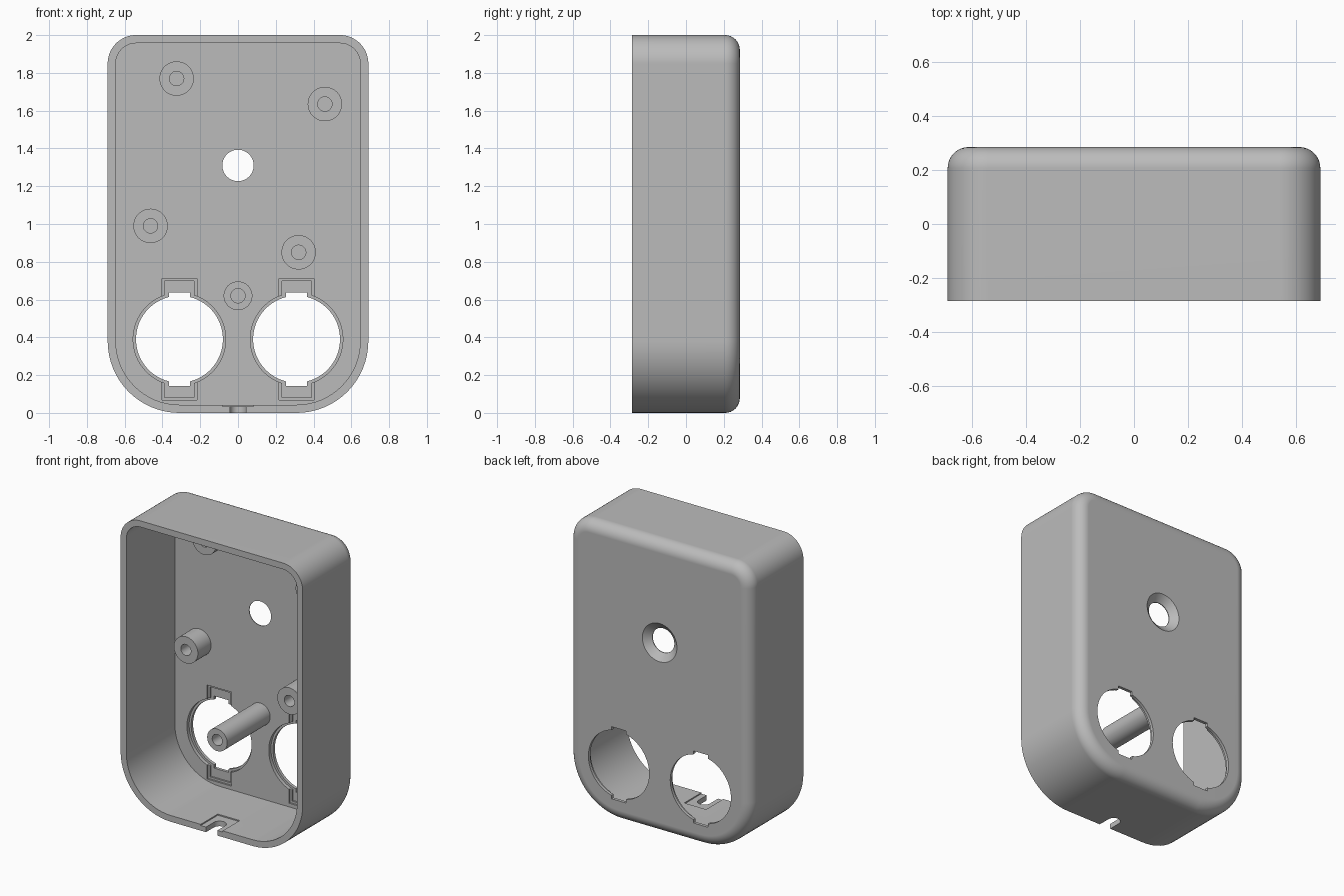
import bpy, bmesh, math
from mathutils import Matrix, Vector

if "Cube" in bpy.data.objects:
    bpy.data.objects.remove(bpy.data.objects["Cube"])

HALF_W, HEIGHT, DEPTH = 0.69, 2.0, 0.285   # DEPTH is half the case depth
WALL, FLOOR = 0.043, 0.24                  # FLOOR is the inner face of the back panel

grey = bpy.data.materials.new("plain grey")
grey.use_nodes = True
COLOUR = (0.5, 0.5, 0.5, 1)
grey.diffuse_color = COLOUR
grey.node_tree.nodes["Principled BSDF"].inputs["Base Color"].default_value = COLOUR


def make(name, bm):
    bmesh.ops.recalc_face_normals(bm, faces=bm.faces)
    mesh = bpy.data.meshes.new(name)
    bm.to_mesh(mesh)
    bm.free()
    obj = bpy.data.objects.new(name, mesh)
    bpy.context.collection.objects.link(obj)
    mesh.materials.append(grey)
    return obj


def case_block(name, inset, y0, y1, fillet=0):
    """Upright block with small top corners and large bottom corners."""
    bm = bmesh.new()
    top, low = 0.15, 0.38
    corners = [(HALF_W - top, HEIGHT - top, top, 0), (top - HALF_W, HEIGHT - top, top, 90),
               (low - HALF_W, low, low, 180), (HALF_W - low, low, low, 270)]
    verts = []
    for cx, cz, r, start in corners:
        for i in range(17):
            a = math.radians(start + 90 * i / 16)
            verts.append(bm.verts.new((cx + (r - inset) * math.cos(a), y0,
                                       cz + (r - inset) * math.sin(a))))
    face = bm.faces.new(verts)
    out = bmesh.ops.extrude_face_region(bm, geom=[face])["geom"]
    bmesh.ops.translate(bm, vec=(0, y1 - y0, 0),
                        verts=[v for v in out if isinstance(v, bmesh.types.BMVert)])
    if fillet:
        rim = [e for e in bm.edges if all(abs(v.co.y - y1) < 1e-5 for v in e.verts)]
        bmesh.ops.bevel(bm, geom=rim, offset=fillet, offset_type='OFFSET',
                        segments=8, profile=0.5, affect='EDGES')
    return make(name, bm)


def box(name, x, z, hx, hz, y0, y1):
    bm = bmesh.new()
    bmesh.ops.create_cube(bm, size=2, matrix=Matrix.Translation((x, (y0 + y1) / 2, z))
                          @ Matrix.Diagonal((hx, (y1 - y0) / 2, hz, 1)))
    return make(name, bm)


def cone(name, x, z, r0, r1, y0, y1, sides=64):
    """Round cutter along y, radius r0 at y0 and r1 at y1."""
    bm = bmesh.new()
    bmesh.ops.create_cone(bm, cap_ends=True, segments=sides, radius1=r0, radius2=r1, depth=y1 - y0,
                          matrix=Matrix.Translation((x, (y0 + y1) / 2, z))
                          @ Matrix.Rotation(-math.pi / 2, 4, 'X'))
    return make(name, bm)


def select(obj):
    bpy.ops.object.select_all(action='DESELECT')
    obj.select_set(True)
    bpy.context.view_layer.objects.active = obj


def cut(target, cutter):
    select(target)
    mod = target.modifiers.new("cut", 'BOOLEAN')
    mod.operation, mod.solver, mod.object = 'DIFFERENCE', 'EXACT', cutter
    bpy.ops.object.modifier_apply(modifier=mod.name)
    bpy.data.objects.remove(cutter)


def finish(obj):
    select(obj)
    bpy.ops.object.shade_smooth_by_angle(angle=math.radians(30))
    obj.modifiers.new("clean shading", 'WEIGHTED_NORMAL').keep_sharp = True


# Hollow case, open at the front, rounded round the back
case = case_block("case_shell", 0, -DEPTH, DEPTH, 0.078)
cut(case, case_block("cavity", WALL, -0.4, FLOOR))

# Countersunk screw hole
cut(case, cone("screw_hole", 0, 1.31, 0.083, 0.083, 0.1, 0.4))
cut(case, cone("countersink", 0, 1.31, 0.083, 0.137, FLOOR + 0.005, DEPTH + 0.005))

# Two large ports with stepped key slots above and below
PORT_Z = 0.39
for x in (-0.31, 0.31):
    cut(case, cone("port", x, PORT_Z, 0.23, 0.23, 0.1, 0.4, 96))
    cut(case, cone("port_step", x, PORT_Z, 0.245, 0.245, 0.2, 0.264, 96))
    cut(case, box("slot_step", x, PORT_Z, 0.092, 0.322, 0.2, 0.252))
    cut(case, box("slot_seat", x, PORT_Z, 0.078, 0.308, 0.2, 0.264))
    cut(case, box("slot_through", x, PORT_Z, 0.055, 0.247, 0.2, 0.4))

# Cable notch in the bottom wall: shallow recess inside, round-ended slot through
cut(case, box("notch_recess", 0, 0.06, 0.083, 0.025, -0.4, -0.1))
cut(case, box("notch_slot", 0, 0, 0.043, 0.1, -0.4, -0.2))
bm = bmesh.new()
bmesh.ops.create_cone(bm, cap_ends=True, segments=32, radius1=0.043, radius2=0.043, depth=0.2,
                      matrix=Matrix.Translation((0, -0.2, 0)))
cut(case, make("notch_end", bm))
finish(case)


def hollow_post(name, x, z, radius, tip):
    """Tube spun from its wall section, standing on the back panel."""
    bm = bmesh.new()
    bore, base = 0.038, FLOOR + 0.004
    section = [bm.verts.new((x + r, y, z)) for r, y in
               ((bore, base), (bore, tip), (radius, tip), (radius, base))]
    edges = [bm.edges.new((section[i], section[(i + 1) % 4])) for i in range(4)]
    bmesh.ops.spin(bm, geom=section + edges, cent=Vector((x, 0, z)), axis=(0, 1, 0),
                   angle=math.tau, steps=48)
    bmesh.ops.remove_doubles(bm, verts=bm.verts, dist=1e-4)
    finish(make(name, bm))


# Four short board mounts and the long centre post
for name, x, z in (("upper_right_mount", -0.325, 1.77), ("upper_left_mount", 0.46, 1.635),
                   ("lower_right_mount", -0.463, 0.99), ("lower_left_mount", 0.321, 0.85)):
    hollow_post(name, x, z, 0.091, 0.097)
hollow_post("centre_post", 0, 0.62, 0.076, -0.225)
